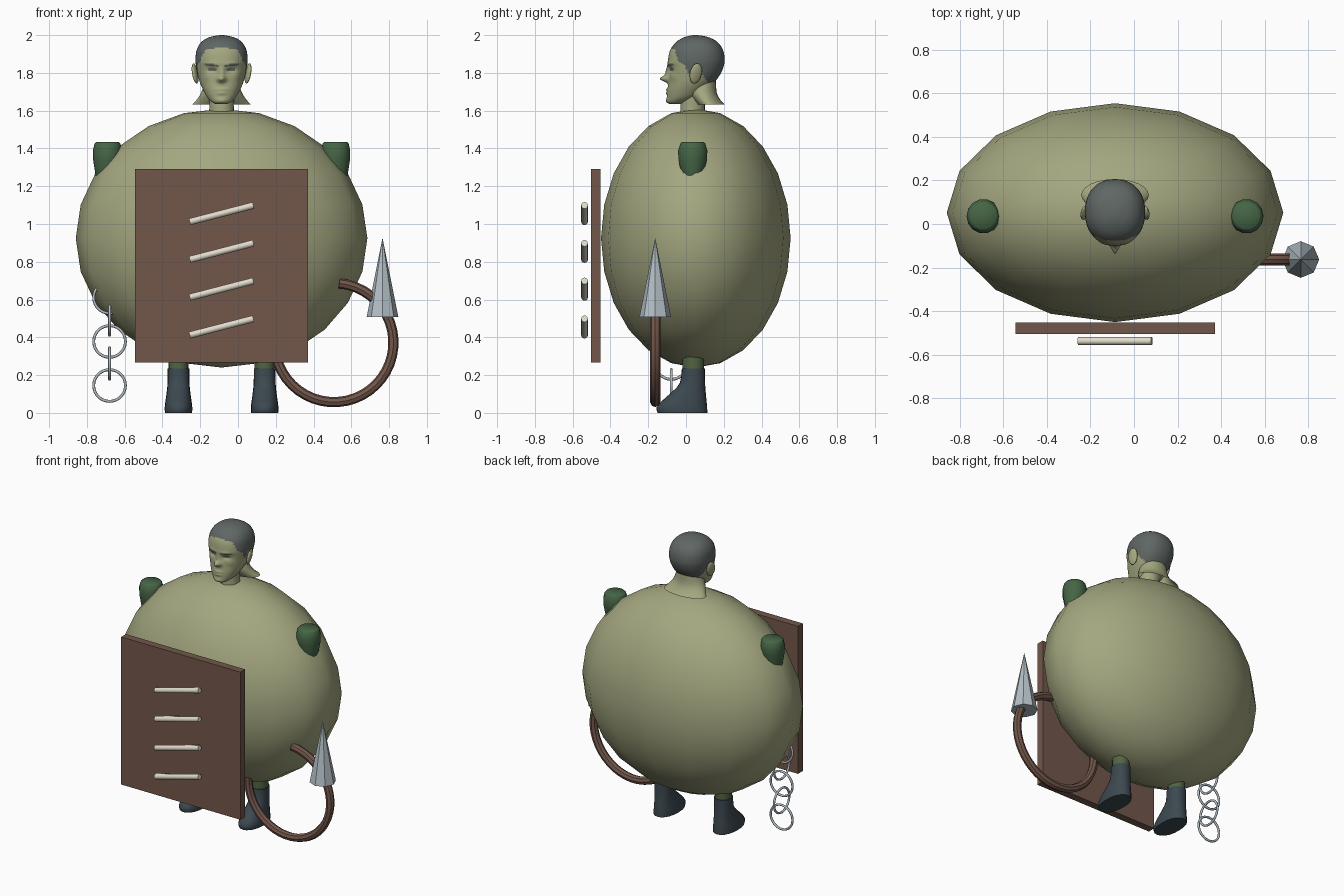
import bpy, bmesh, math
from mathutils import Matrix

if "Cube" in bpy.data.objects:
    bpy.data.objects.remove(bpy.data.objects["Cube"], do_unlink=True)

CX = -0.087  # centre line of the figure


def material(name, r, g, b):
    m = bpy.data.materials.new(name)
    m.use_nodes = True
    m.diffuse_color = (r, g, b, 1)
    m.node_tree.nodes["Principled BSDF"].inputs["Base Color"].default_value = (r, g, b, 1)
    return m


SKIN = material("olive skin", 0.37, 0.385, 0.215)
HAIR = material("dark grey hair", 0.115, 0.135, 0.125)
SLEEVE = material("green sleeve", 0.06, 0.13, 0.06)
TROUSER = material("moss trouser", 0.085, 0.13, 0.055)
BOOT = material("slate boot", 0.045, 0.065, 0.08)
WOOD = material("brown wood", 0.17, 0.095, 0.07)
BONE = material("ivory", 0.75, 0.71, 0.6)
METAL = material("pale metal", 0.45, 0.52, 0.56)


def finish(obj, name, mat, smooth=True, angle=40):
    obj.name = name
    obj.data.materials.clear()
    obj.data.materials.append(mat)
    bpy.ops.object.select_all(action='DESELECT')
    obj.select_set(True)
    bpy.context.view_layer.objects.active = obj
    if smooth:
        bpy.ops.object.shade_smooth_by_angle(angle=math.radians(angle))
    return obj


def from_bmesh(bm, name):
    bmesh.ops.recalc_face_normals(bm, faces=bm.faces[:])
    mesh = bpy.data.meshes.new(name)
    bm.to_mesh(mesh)
    bm.free()
    obj = bpy.data.objects.new(name, mesh)
    bpy.context.collection.objects.link(obj)
    return obj


def spline(sections, steps):
    """Catmull-Rom interpolation of section tuples."""
    out = []
    last = len(sections) - 1
    for i in range(last):
        a, b, c, d = (sections[min(max(i + k, 0), last)] for k in (-1, 0, 1, 2))
        for s in range(steps):
            t = s / steps
            out.append([q + 0.5 * t * (r - p + t * (2 * p - 5 * q + 4 * r - s2
                        + t * (3 * (q - r) + s2 - p))) for p, q, r, s2 in zip(a, b, c, d)])
    return out + [list(sections[last])]


def loft(name, cx, sections, segs, steps=1, power=1.0, caps=True):
    """Skin ovals given as (z, front y, back y, half width)."""
    bm = bmesh.new()
    rings = []
    for z, y0, y1, hw in spline(sections, steps):
        ring = []
        for k in range(segs):
            a = math.tau * k / segs
            c, s = math.cos(a), math.sin(a)
            x = math.copysign(abs(c) ** power, c) * hw
            y = math.copysign(abs(s) ** power, s) * (y1 - y0) / 2
            ring.append(bm.verts.new((cx + x, (y0 + y1) / 2 + y, z)))
        rings.append(ring)
    for lo, hi in zip(rings, rings[1:]):
        for k in range(segs):
            j = (k + 1) % segs
            bm.faces.new((lo[k], lo[j], hi[j], hi[k]))
    if caps:
        bm.faces.new(rings[0])
        bm.faces.new(rings[-1])
    return from_bmesh(bm, name)


# Body
bpy.ops.mesh.primitive_uv_sphere_add(segments=16, ring_count=12, radius=1, location=(CX, 0.052, 0.925))
body = bpy.context.object
body.scale = (0.772, 0.502, 0.685)
finish(body, "body", SKIN, angle=60)

# Head
head = loft("head", CX, [
    (1.635, -0.085, -0.02, 0.03), (1.645, -0.097, 0.0, 0.05), (1.67, -0.1, 0.06, 0.075),
    (1.71, -0.098, 0.11, 0.098), (1.75, -0.093, 0.15, 0.115), (1.79, -0.09, 0.18, 0.126),
    (1.83, -0.093, 0.198, 0.134), (1.87, -0.095, 0.205, 0.138), (1.92, -0.084, 0.196, 0.132),
    (1.96, -0.056, 0.17, 0.11), (1.985, -0.018, 0.13, 0.075), (1.997, 0.02, 0.085, 0.03),
    (2.0, 0.045, 0.055, 0.005)], 72, steps=6, power=0.9)
finish(head, "head", SKIN, angle=60)

# Facial relief: (side offset, height, width, tallness, depth)
BUMPS = [(0, 1.768, 0.02, 0.016, 0.04), (0, 1.8, 0.013, 0.035, 0.018),
         (0, 1.712, 0.03, 0.006, 0.009), (0, 1.693, 0.026, 0.007, 0.009),
         (0, 1.652, 0.03, 0.014, 0.008), (0.05, 1.815, 0.026, 0.014, -0.014),
         (0.05, 1.848, 0.04, 0.01, 0.006), (0.08, 1.78, 0.025, 0.02, 0.005)]
for v in head.data.vertices:
    x, z = v.co.x - CX, v.co.z
    front = min(max((0.03 - v.co.y) / 0.08, 0), 1)
    if front:
        v.co.y -= front * sum(d * math.exp(-((abs(x) - bx) / w) ** 2 - ((z - bz) / h) ** 2)
                              for bx, bz, w, h, d in BUMPS)

# Hair, brow and lash colour by hairline height along the depth
HAIRLINE = [(-0.2, 1.94), (-0.06, 1.93), (-0.045, 1.865), (0.0, 1.84), (0.005, 1.795),
            (0.03, 1.795), (0.04, 1.84), (0.085, 1.8), (0.12, 1.735), (0.3, 1.735)]


def hairline(y):
    for (y0, z0), (y1, z1) in zip(HAIRLINE, HAIRLINE[1:]):
        if y <= y1:
            return z0 + (z1 - z0) * (y - y0) / (y1 - y0)
    return HAIRLINE[-1][1]


head.data.materials.append(HAIR)
for p in head.data.polygons:
    x, y, z = abs(p.center.x - CX), p.center.y, p.center.z
    brow = 0.02 < x < 0.095 and abs(z - 1.838 - 0.12 * (x - 0.02)) < 0.006
    lash = 0.03 < x < 0.072 and abs(z - 1.817) < 0.004
    if z > hairline(y) or (y < 0 and (brow or lash)):
        p.material_index = 1

# Ears
for side, label in ((-1, "right"), (1, "left")):
    bpy.ops.mesh.primitive_uv_sphere_add(segments=16, ring_count=10, radius=1,
                                         location=(CX + side * 0.14, 0.052, 1.797))
    ear = bpy.context.object
    ear.scale = (0.014, 0.033, 0.055)
    ear.rotation_euler = (-0.15, side * 0.2, side * 0.3)
    finish(ear, label + "_ear", SKIN, angle=60)

# Neck and its flared nape
finish(loft("neck", CX, [(1.59, -0.03, 0.1, 0.066), (1.64, -0.03, 0.1, 0.064),
                         (1.72, -0.02, 0.12, 0.075)], 20), "neck", SKIN)
finish(loft("nape", CX, [(1.632, 0.06, 0.206, 0.155), (1.66, 0.035, 0.18, 0.13),
                         (1.7, 0.01, 0.162, 0.106), (1.765, 0.02, 0.158, 0.085)],
            24, steps=3, caps=False), "nape", SKIN, angle=60)

# Limbs, mirrored about the centre line
for side, label in ((-1, "right"), (1, "left")):
    finish(loft("sleeve", CX + side * 0.604, [
        (1.18, 0.0, 0.07, 0.045), (1.25, -0.022, 0.09, 0.062), (1.34, -0.042, 0.113, 0.076),
        (1.39, -0.044, 0.115, 0.077), (1.425, -0.032, 0.104, 0.069), (1.435, -0.022, 0.095, 0.06)],
        14), label + "_sleeve", SLEEVE, angle=50)
    leg_x = CX + side * 0.228
    finish(loft("trouser", leg_x, [(0.22, -0.018, 0.096, 0.053), (0.4, -0.018, 0.096, 0.056)],
                16), label + "_trouser", TROUSER)
    finish(loft("boot", leg_x, [
        (0.0, -0.15, 0.113, 0.072), (0.03, -0.156, 0.112, 0.073), (0.07, -0.12, 0.108, 0.068),
        (0.115, -0.07, 0.104, 0.062), (0.16, -0.032, 0.101, 0.058), (0.235, -0.022, 0.1, 0.057)],
        20, steps=2, power=0.9), label + "_boot", BOOT, angle=50)

# Board
bpy.ops.mesh.primitive_cube_add(size=1, location=(CX, -0.478, 0.778))
board = bpy.context.object
board.scale = (0.915, 0.052, 1.025)
finish(board, "board", WOOD, smooth=False)

# Slanted bars in front of the board
for i in range(4):
    bpy.ops.mesh.primitive_cylinder_add(vertices=12, radius=0.018, depth=0.348,
                                        location=(CX, -0.537, 1.055 - 0.2 * i))
    bar = bpy.context.object
    bar.rotation_euler = (0, math.radians(75.5), 0)
    finish(bar, "bar_%d" % (i + 1), BONE)

# Tail: a round arc
curve = bpy.data.curves.new("tail", 'CURVE')
curve.dimensions = '3D'
curve.bevel_depth = 0.027
curve.bevel_resolution = 2
curve.use_fill_caps = True
arc = curve.splines.new('POLY')
COUNT = 36
arc.points.add(COUNT - 1)
for i, pt in enumerate(arc.points):
    a = math.radians(85 - 285 * i / (COUNT - 1))
    pt.co = (0.508 + 0.315 * math.cos(a), -0.163, 0.372 + 0.315 * math.sin(a), 1)
tail = bpy.data.objects.new("tail", curve)
bpy.context.collection.objects.link(tail)
bpy.ops.object.select_all(action='DESELECT')
tail.select_set(True)
bpy.context.view_layer.objects.active = tail
bpy.ops.object.convert(target='MESH')
finish(bpy.context.object, "tail", WOOD)

# Tail spike
bpy.ops.mesh.primitive_cone_add(vertices=8, radius1=0.084, radius2=0, depth=0.42,
                                location=(0.765, -0.163, 0.718))
finish(bpy.context.object, "tail_spike", METAL, smooth=False)

# Chain of alternating links
for i in range(5):
    bpy.ops.mesh.primitive_torus_add(major_segments=28, minor_segments=8, major_radius=0.084,
                                     minor_radius=0.0075, location=(-0.68, -0.078, 0.145 + 0.1165 * i))
    link = bpy.context.object
    link.rotation_euler = (math.pi / 2, 0, math.pi / 2 * (i % 2))
    finish(link, "chain_link_%d" % (i + 1), METAL, angle=60)
